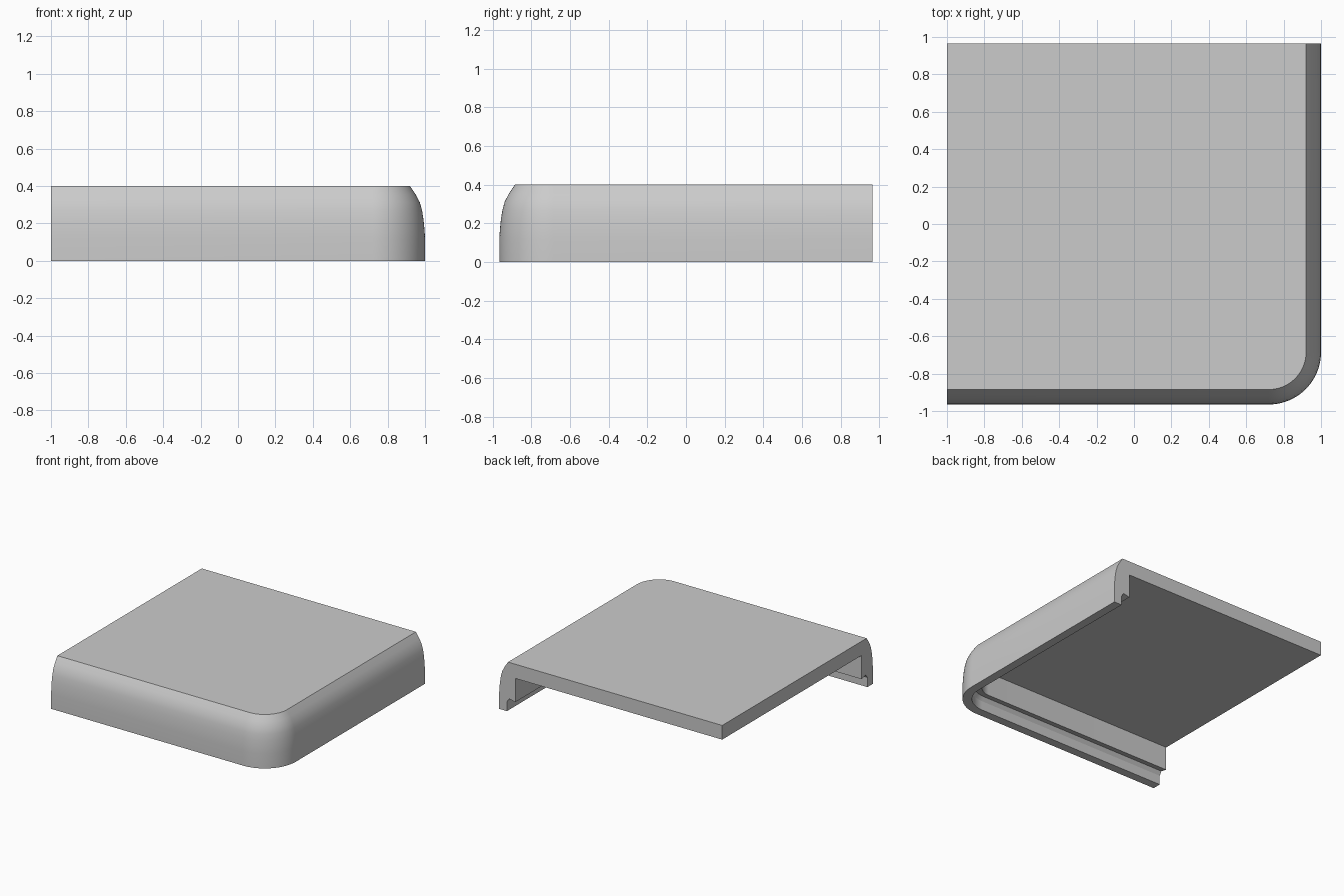
import bpy
import bmesh
from math import sin, cos, pi, radians
from mathutils import Vector

cube = bpy.data.objects.get("Cube")
if cube:
    bpy.data.objects.remove(cube)

HALF_X, HALF_Y = 1.0, 0.965
RADIUS = 0.28          # plan corner radius
TOP, UNDER = 0.4, 0.285

# Wall section (inset from the outer face, height): inner top, ledge, lip, outer curve
SECTION = [(0.145, UNDER), (0.145, 0.093), (0.09, 0.105), (0.07, 0.075),
           (0.07, 0.0), (0.0, 0.0), (0.0, 0.12), (0.003, 0.17), (0.008, 0.22),
           (0.016, 0.27), (0.028, 0.313), (0.05, 0.355), (0.08, TOP)]


def wall_path(steps=20):
    """Outer plan points with outward normals: front wall, corner, side wall."""
    centre = Vector((HALF_X - RADIUS, -HALF_Y + RADIUS))
    path = [(Vector((-HALF_X, -HALF_Y)), Vector((0, -1)))]
    for i in range(steps + 1):
        a = -pi / 2 + i / steps * pi / 2
        n = Vector((cos(a), sin(a)))
        path.append((centre + n * RADIUS, n))
    path.append((Vector((HALF_X, HALF_Y)), Vector((1, 0))))
    return path


# Cover corner: swept wall closed by a flat panel and two cut ends
bm = bmesh.new()
rings = []
for point, normal in wall_path():
    ring = []
    for inset, z in SECTION:
        p = point - normal * inset
        ring.append(bm.verts.new((p.x, p.y, z)))
    rings.append(ring)

for a, b in zip(rings, rings[1:]):
    for i in range(len(SECTION) - 1):
        bm.faces.new((a[i], b[i], b[i + 1], a[i + 1]))

back_top = bm.verts.new((-HALF_X, HALF_Y, TOP))
back_under = bm.verts.new((-HALF_X, HALF_Y, UNDER))
bm.faces.new([r[-1] for r in rings] + [back_top])
bm.faces.new([r[0] for r in rings] + [back_under])
for ring in (rings[0], rings[-1]):
    bm.faces.new(ring + [back_top, back_under])
bmesh.ops.recalc_face_normals(bm, faces=bm.faces)

mesh = bpy.data.meshes.new("cover_corner")
bm.to_mesh(mesh)
bm.free()
cover = bpy.data.objects.new("cover_corner", mesh)
bpy.context.collection.objects.link(cover)

# Plain grey
grey = bpy.data.materials.new("plain_grey")
grey.use_nodes = True
colour = (0.6, 0.6, 0.6, 1)
grey.diffuse_color = colour
grey.node_tree.nodes["Principled BSDF"].inputs["Base Color"].default_value = colour
mesh.materials.append(grey)

bpy.ops.object.select_all(action='DESELECT')
cover.select_set(True)
bpy.context.view_layer.objects.active = cover
bpy.ops.object.shade_smooth_by_angle(angle=radians(30))
